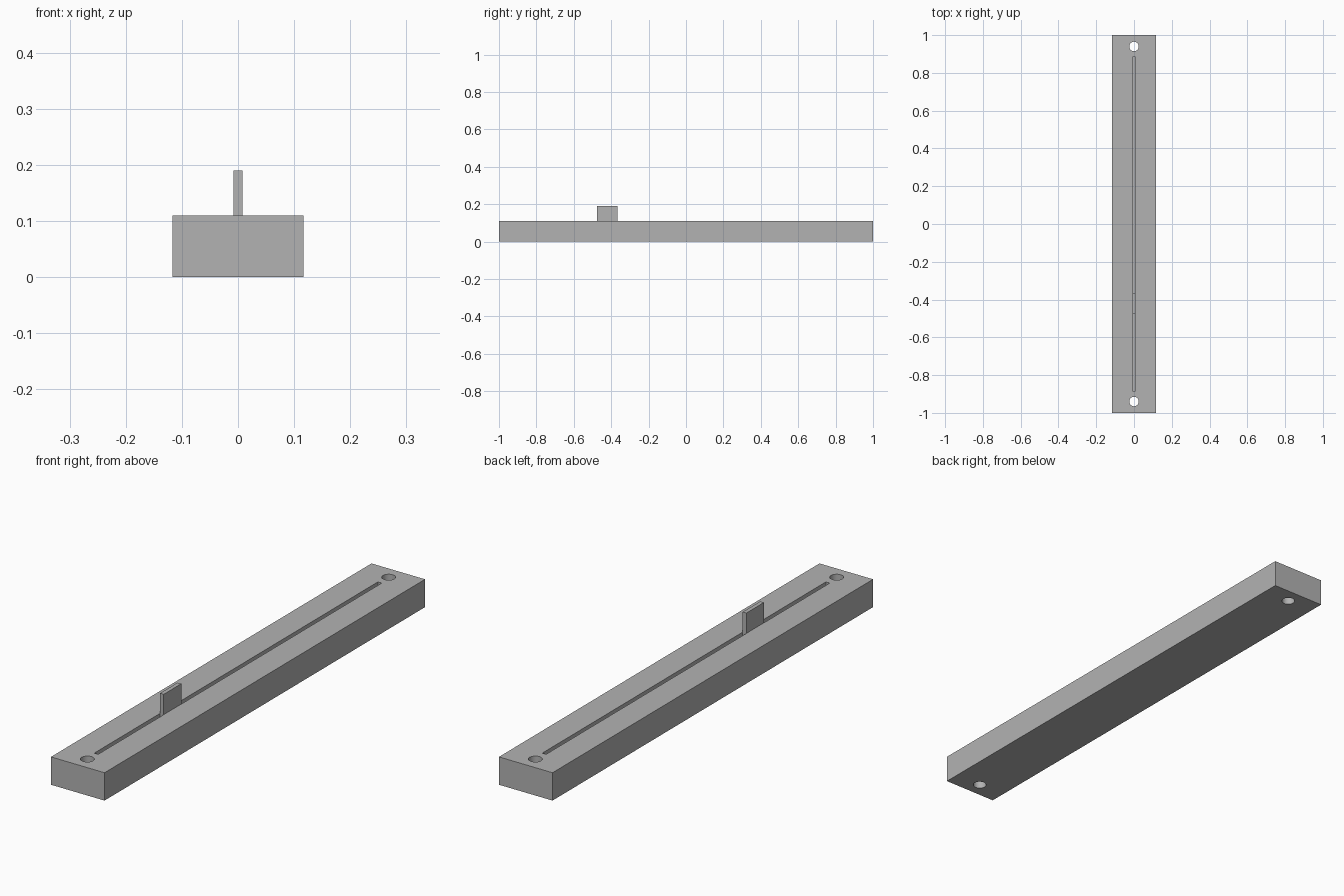
import bpy
import math

cube = bpy.data.objects.get("Cube")
if cube:
    bpy.data.objects.remove(cube, do_unlink=True)

HALF_WIDTH, HEIGHT = 0.117, 0.11
SLOT_FLOOR = 0.05

grey = bpy.data.materials.new("mid_grey")
grey.use_nodes = True
colour = (0.45, 0.45, 0.45, 1)
grey.diffuse_color = colour
grey.node_tree.nodes["Principled BSDF"].inputs["Base Color"].default_value = colour


def box(name, low, high):
    """Box between two opposite corners."""
    centre = [(a + b) / 2 for a, b in zip(low, high)]
    bpy.ops.mesh.primitive_cube_add(size=1, location=centre)
    ob = bpy.context.object
    ob.name = name
    ob.scale = [b - a for a, b in zip(low, high)]
    bpy.ops.object.transform_apply(location=True, rotation=False, scale=True)
    ob.data.materials.append(grey)
    return ob


def cut(target, cutter):
    """Subtract the cutter from the target, then discard it."""
    cutter.hide_render = True
    mod = target.modifiers.new("cut", 'BOOLEAN')
    mod.operation = 'DIFFERENCE'
    mod.solver = 'EXACT'
    mod.object = cutter
    bpy.context.view_layer.objects.active = target
    bpy.ops.object.modifier_apply(modifier=mod.name)
    bpy.data.objects.remove(cutter, do_unlink=True)


# Long housing with a blind guide slot in the top
housing = box("housing", (-HALF_WIDTH, -1, 0), (HALF_WIDTH, 1, HEIGHT))
cut(housing, box("slot_cutter", (-0.0085, -0.885, SLOT_FLOOR), (0.0085, 0.885, 0.2)))

# Mounting holes right through both ends
for side in (-1, 1):
    bpy.ops.mesh.primitive_cylinder_add(
        vertices=32, radius=0.025, depth=0.4, location=(0, side * 0.94, 0.05))
    hole = bpy.context.object
    hole.data.materials.append(grey)
    cut(housing, hole)

bpy.ops.object.select_all(action='DESELECT')
housing.select_set(True)
bpy.context.view_layer.objects.active = housing
bpy.ops.object.shade_smooth_by_angle(angle=math.radians(30))

# Flat lever riding in the slot
box("slider_lever", (-0.008, -0.475, SLOT_FLOOR), (0.008, -0.365, 0.19))
